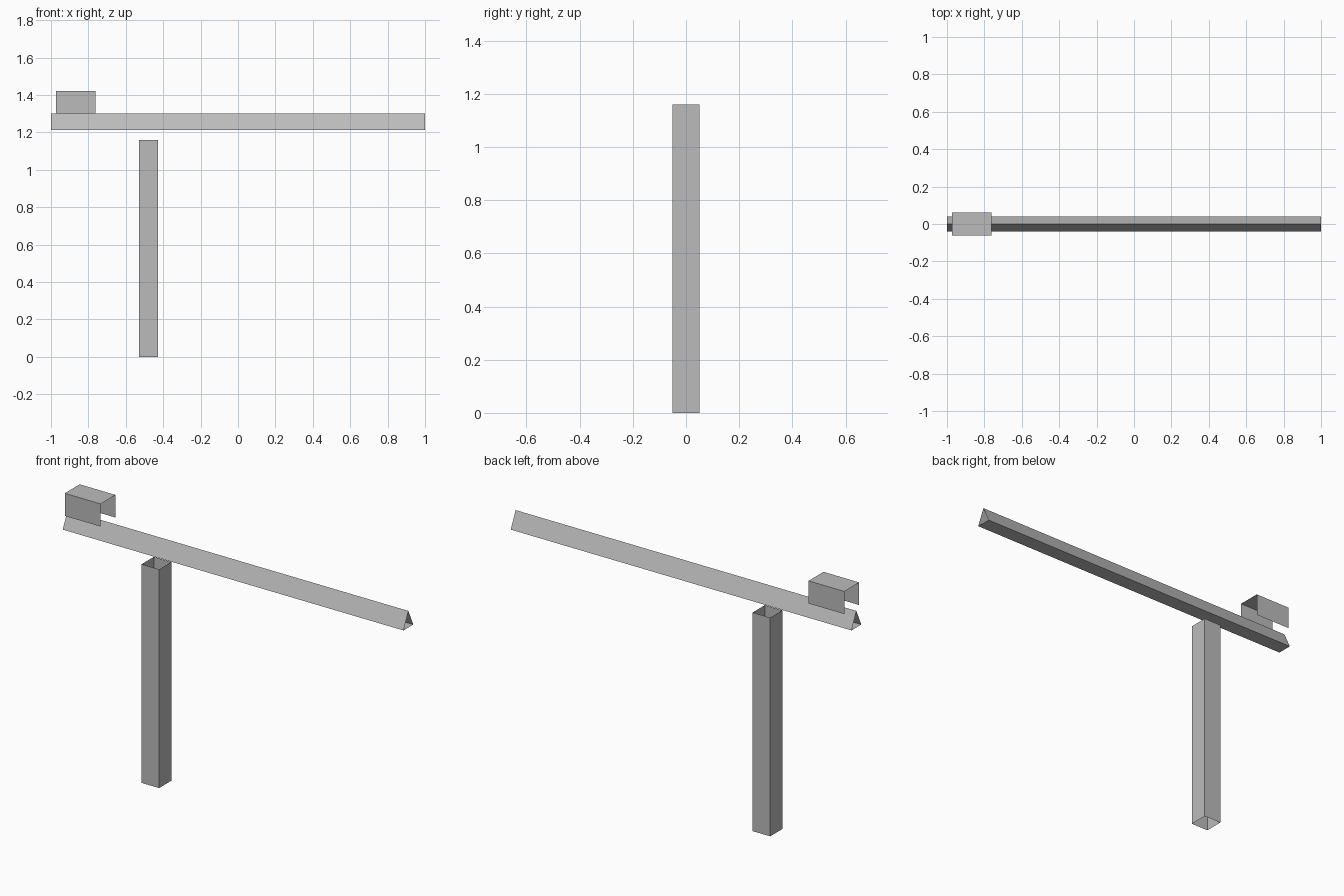
import bpy
import bmesh
from mathutils import Vector

cube = bpy.data.objects.get("Cube")
if cube:
    bpy.data.objects.remove(cube, do_unlink=True)

grey = bpy.data.materials.new("plain_grey")
grey.use_nodes = True
colour = (0.5, 0.5, 0.5, 1)
grey.diffuse_color = colour
grey.node_tree.nodes["Principled BSDF"].inputs["Base Color"].default_value = colour


def sheet(name, profile, sweep, closed):
    """Sweep a profile into thin walls, leaving both ends open."""
    bm = bmesh.new()
    sweep = Vector(sweep)
    near = [bm.verts.new(p) for p in profile]
    far = [bm.verts.new(Vector(p) + sweep) for p in profile]
    count = len(profile)
    for i in range(count if closed else count - 1):
        j = (i + 1) % count
        bm.faces.new((near[i], near[j], far[j], far[i]))
    mesh = bpy.data.meshes.new(name)
    bm.to_mesh(mesh)
    bm.free()
    mesh.materials.append(grey)
    obj = bpy.data.objects.new(name, mesh)
    bpy.context.collection.objects.link(obj)
    return obj


# Hollow square post
left, right, half = -0.53, -0.427, 0.051
sheet("post",
      [(left, -half, 0), (right, -half, 0), (right, half, 0), (left, half, 0)],
      (0, 0, 1.16), closed=True)

# Long hollow triangular beam
sheet("beam",
      [(-1, -0.041, 1.214), (-1, 0.041, 1.214), (-1, 0, 1.302)],
      (2, 0, 0), closed=True)

# Counterweight cover: front, top and back walls only
start, half, low, high = -0.973, 0.0625, 1.302, 1.422
sheet("counterweight",
      [(start, half, low), (start, half, high),
       (start, -half, high), (start, -half, low)],
      (0.21, 0, 0), closed=False)

# Turn the walls outward
for name, centre in (("post", (-0.478, 0, 0.58)), ("beam", (0, 0, 1.243)),
                     ("counterweight", (-0.868, 0, 1.36))):
    mesh = bpy.data.objects[name].data
    bm = bmesh.new()
    bm.from_mesh(mesh)
    bm.normal_update()
    inward = [f for f in bm.faces
              if f.normal.dot(f.calc_center_median() - Vector(centre)) < 0]
    bmesh.ops.reverse_faces(bm, faces=inward)
    bm.to_mesh(mesh)
    bm.free()
